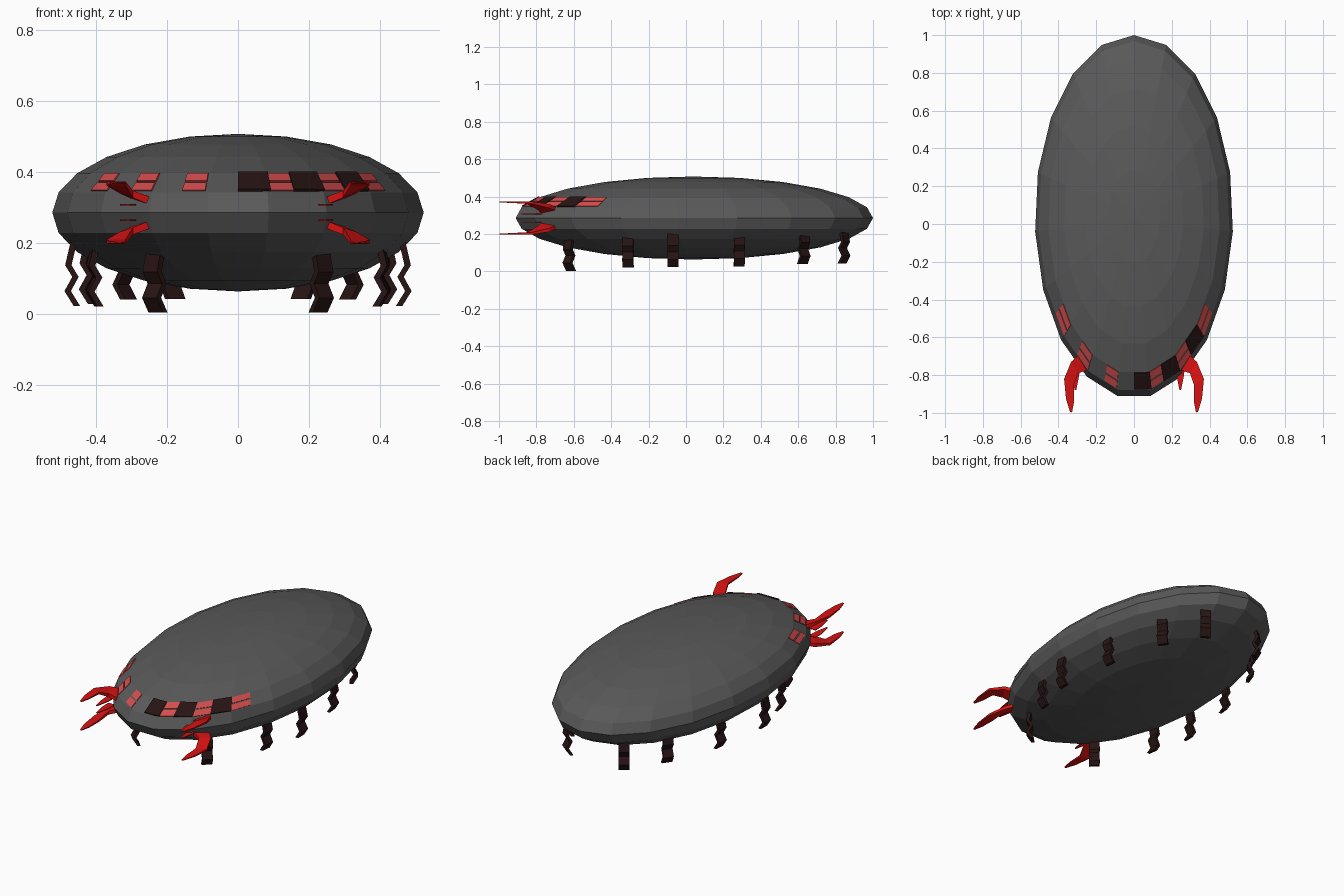
import bpy, bmesh, math
from mathutils import Vector
from mathutils.bvhtree import BVHTree

if "Cube" in bpy.data.objects:
    bpy.data.objects.remove(bpy.data.objects["Cube"])

CY, CZ = 0.038, 0.285            # body centre
RX, RY, RZ = 0.525, 0.962, 0.222  # body radii


def material(name, rgb):
    m = bpy.data.materials.new(name)
    m.diffuse_color = (*rgb, 1)
    m.use_nodes = True
    m.node_tree.nodes["Principled BSDF"].inputs["Base Color"].default_value = m.diffuse_color
    return m


GREY = material("dark grey", (0.10, 0.10, 0.10))
RED = material("bright red", (0.68, 0.006, 0.006))
PALE = material("pale red", (0.68, 0.075, 0.075))
BROWN = material("very dark brown", (0.021, 0.007, 0.007))


def finish(name, bm, mat):
    bmesh.ops.recalc_face_normals(bm, faces=bm.faces)
    me = bpy.data.meshes.new(name)
    bm.to_mesh(me)
    me.materials.append(mat)
    ob = bpy.data.objects.new(name, me)
    bpy.context.collection.objects.link(ob)
    return ob


def loft(bm, sections):
    """Closed solid through equal-length rings of points."""
    rings = [[bm.verts.new(p) for p in s] for s in sections]
    for a, b in zip(rings, rings[1:]):
        n = len(a)
        for i in range(n):
            bm.faces.new((a[i], a[(i + 1) % n], b[(i + 1) % n], b[i]))
    bm.faces.new(rings[0])
    bm.faces.new(rings[-1])


# Body: faceted ellipsoid with 19 sides and 12 bands, one corner at the back
SEG, BANDS = 19, 12
bm = bmesh.new()
rings = []
for j in range(1, BANDS):
    p = math.pi * j / BANDS
    rings.append([bm.verts.new((RX * math.sin(p) * math.sin(2 * math.pi * i / SEG),
                                CY + RY * math.sin(p) * math.cos(2 * math.pi * i / SEG),
                                CZ + RZ * math.cos(p))) for i in range(SEG)])
top = bm.verts.new((0, CY, CZ + RZ))
bottom = bm.verts.new((0, CY, CZ - RZ))
for i in range(SEG):
    k = (i + 1) % SEG
    bm.faces.new((top, rings[0][i], rings[0][k]))
    bm.faces.new((bottom, rings[-1][k], rings[-1][i]))
    for a, b in zip(rings, rings[1:]):
        bm.faces.new((a[i], b[i], b[k], a[k]))
bmesh.ops.recalc_face_normals(bm, faces=bm.faces)
tree = BVHTree.FromBMesh(bm)
finish("body", bm, GREY)


def on_body(deg, z, lift):
    """Point on the body at an angle from the front, lifted off the surface."""
    t = math.radians(deg)
    d = Vector((RX * math.sin(t), -RY * math.cos(t), 0)).normalized()
    hit, n, _, _ = tree.ray_cast(Vector((0, CY, z)), d)
    if n.dot(d) < 0:
        n = -n
    return hit + n * lift


def plate(name, a0, a1, rows, lift, mat):
    """Thin plates that hug the hull between two angles."""
    bm = bmesh.new()
    for z0, z1 in rows:
        loft(bm, [[on_body(a, z0, -0.002), on_body(a, z1, -0.002),
                   on_body(a, z1, lift), on_body(a, z0, lift)]
                  for a in [a0 + (a1 - a0) * i / 4 for i in range(5)]])
    finish(name, bm, mat)


# Window panels: pale pairs on both sides, dark ones between them on the right
ROWS = [(0.346, 0.367), (0.372, 0.394)]
for i, (a0, a1) in enumerate([(10.5, 18.3), (28.8, 37), (47, 56)]):
    plate(f"right_window_{i + 1}", a0, a1, ROWS, 0.004, PALE)
    plate(f"left_window_{i + 1}", -a1, -a0, ROWS, 0.004, PALE)
for i, (a0, a1) in enumerate([(0, 10.4), (18.4, 28.7), (37.1, 46.9)]):
    plate(f"dark_panel_{i + 1}", a0, a1, [(0.345, 0.395)], 0.007, BROWN)

# Claws: curved tapering blades, upper and lower on each side
CLAW = [(0.290, -0.69, 0.250, -0.775, 0.325, 0.011),
        (0.333, -0.73, 0.296, -0.790, 0.343, 0.010),
        (0.370, -0.82, 0.317, -0.850, 0.367, 0.006),
        (0.360, -0.925, 0.317, -0.940, 0.369, 0.003),
        (0.339, -0.995, 0.328, -0.997, 0.370, 0.002)]
for side, sx in (("right", 1), ("left", -1)):
    for level, sz in (("upper", 1), ("lower", -1)):
        bm = bmesh.new()
        secs = []
        for ox, oy, ix, iy, z, h in CLAW:
            zc = CZ + sz * (z - CZ)
            dz = sz * 0.006 * (h > 0.008)   # thick root leans towards the tip
            secs.append([(sx * ox, oy, zc + dz + h), (sx * ix, iy, zc - dz + h),
                         (sx * ix, iy, zc - dz - h), (sx * ox, oy, zc + dz - h)])
        loft(bm, secs)
        finish(f"{side}_{level}_claw", bm, RED)

        # Small spike beside each claw
        cx = 0.245 if sx > 0 else -0.31
        z = CZ + sz * 0.022
        bm = bmesh.new()
        loft(bm, [[(cx - w, y, z + 0.002), (cx + w, y, z + 0.002),
                   (cx + w, y, z - 0.002), (cx - w, y, z - 0.002)]
                  for w, y in ((0.022, -0.74), (0.020, -0.80), (0.004, -0.88))])
        finish(f"{side}_{level}_spike", bm, RED)

# Legs: zigzag strips around the underside (x, y, foot height, facing angle)
LEGS = [(0.235, -0.625, 0.003, -45), (0.405, -0.31, 0.02, -8), (0.468, -0.07, 0.022, 0),
        (0.425, 0.285, 0.027, 5), (0.32, 0.63, 0.04, 35), (0.185, 0.845, 0.042, 55)]
ZIGZAG = [(-0.008, 0.19), (0.0, 0.158), (0.010, 0.115), (-0.010, 0.082),
          (0.012, 0.042), (-0.014, 0.0)]
for side, sx in (("right", 1), ("left", -1)):
    for i, (x, y, foot, ang) in enumerate(LEGS):
        a = math.radians(ang)
        out = Vector((math.cos(a), math.sin(a), 0))
        across = Vector((-out.y, out.x, 0)) * 0.029
        bm = bmesh.new()
        secs = []
        for r, z in ZIGZAG:
            c = Vector((x, y, foot + z)) + out * r
            corners = [c + out * 0.009 + across, c + out * 0.009 - across,
                       c - out * 0.009 - across, c - out * 0.009 + across]
            secs.append([(sx * p.x, p.y, p.z) for p in corners])
        loft(bm, secs)
        finish(f"{side}_leg_{i + 1}", bm, BROWN)
